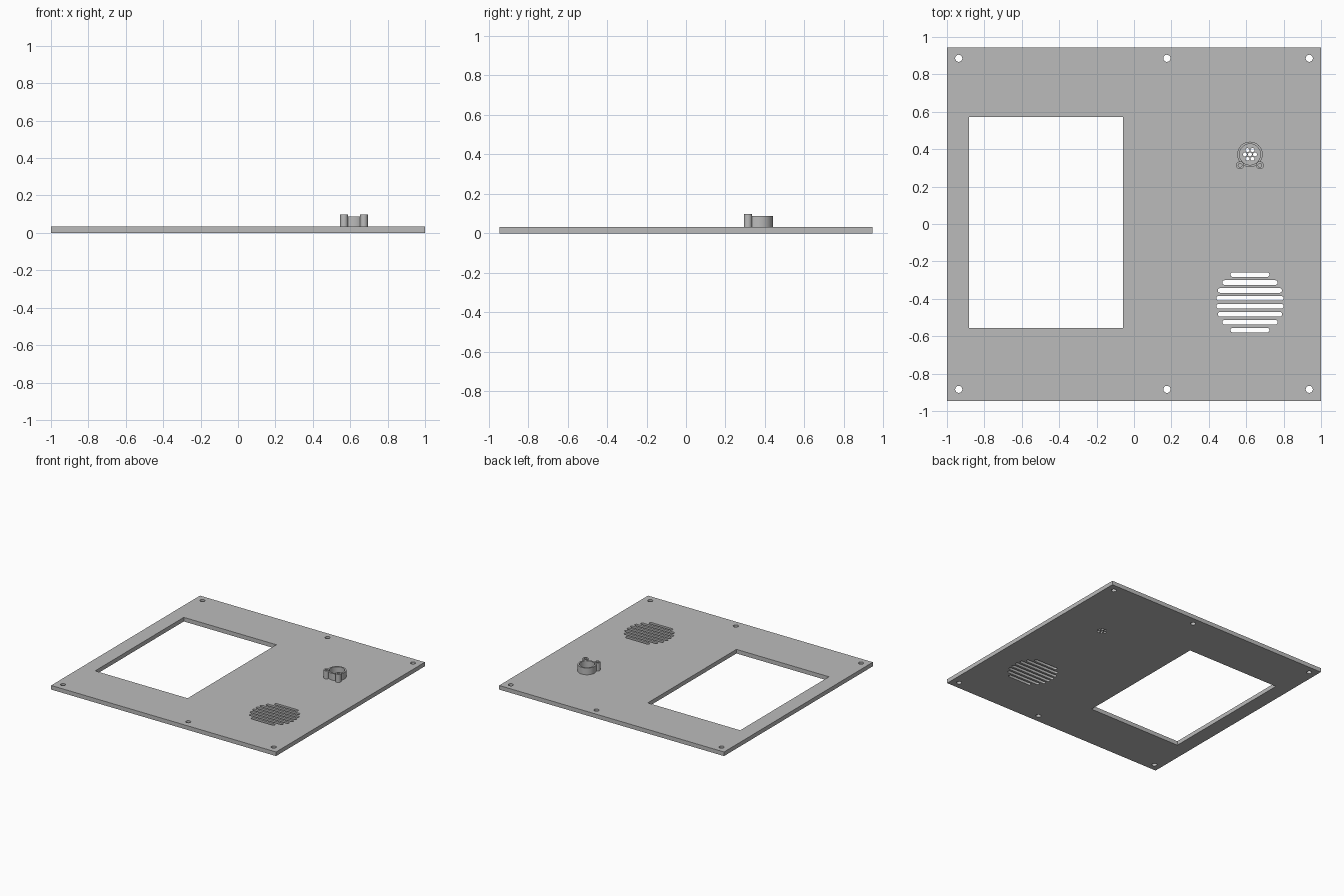
import bpy, bmesh, math

cube = bpy.data.objects.get("Cube")
if cube:
    bpy.data.objects.remove(cube, do_unlink=True)

grey = bpy.data.materials.new("plain grey")
grey.use_nodes = True
GREY = (0.5, 0.5, 0.5, 1)
grey.diffuse_color = GREY
grey.node_tree.nodes["Principled BSDF"].inputs["Base Color"].default_value = GREY


def rect(x0, x1, y0, y1):
    return [(x0, y0), (x1, y0), (x1, y1), (x0, y1)]


def circle(x, y, r, n=32):
    return [(x + r * math.cos(math.tau * i / n), y + r * math.sin(math.tau * i / n))
            for i in range(n)]


def slot(x, y, half, r, n=8):
    """Outline of a horizontal slot with round ends."""
    pts = []
    for side, start in ((1, -math.pi / 2), (-1, math.pi / 2)):
        for i in range(n + 1):
            a = start + math.pi * i / n
            pts.append((x + side * (half - r) + r * math.cos(a), y + r * math.sin(a)))
    return pts


def extruded(name, outlines, z0, z1):
    """Solid from an outer outline with holes, between two heights."""
    curve = bpy.data.curves.new(name, "CURVE")
    curve.dimensions = "2D"
    curve.fill_mode = "BOTH"
    curve.extrude = (z1 - z0) / 2
    for pts in outlines:
        spline = curve.splines.new("POLY")
        spline.points.add(len(pts) - 1)
        for p, (x, y) in zip(spline.points, pts):
            p.co = (x, y, 0, 1)
        spline.use_cyclic_u = True
    temp = bpy.data.objects.new(name + " outline", curve)
    bpy.context.collection.objects.link(temp)
    bpy.context.view_layer.update()
    mesh = bpy.data.meshes.new_from_object(
        temp.evaluated_get(bpy.context.evaluated_depsgraph_get()))
    bpy.data.objects.remove(temp, do_unlink=True)

    # Weld the caps to the walls
    bm = bmesh.new()
    bm.from_mesh(mesh)
    bmesh.ops.remove_doubles(bm, verts=bm.verts, dist=0.0001)
    bmesh.ops.translate(bm, verts=bm.verts, vec=(0, 0, (z0 + z1) / 2))
    bmesh.ops.recalc_face_normals(bm, faces=bm.faces)
    bm.to_mesh(mesh)
    bm.free()
    mesh.materials.clear()
    mesh.materials.append(grey)

    obj = bpy.data.objects.new(name, mesh)
    bpy.context.collection.objects.link(obj)
    bpy.ops.object.select_all(action="DESELECT")
    obj.select_set(True)
    bpy.context.view_layer.objects.active = obj
    bpy.ops.object.shade_smooth_by_angle(angle=math.radians(30))
    return obj


TOP = 0.033
CX, CY = 0.62, 0.372

# Panel outline and display window
panel = [rect(-1, 1, -0.945, 0.945), rect(-0.882, -0.059, -0.556, 0.571)]

# Screw holes along the front and back edges
for x in (-0.937, 0.176, 0.937):
    for y in (-0.884, 0.886):
        panel.append(circle(x, y, 0.019))

# Speaker grille, symmetric about its middle
for i, half in enumerate((0.18, 0.172, 0.148, 0.104)):
    for side in (-1, 1):
        panel.append(slot(CX, -0.419 + side * 0.0424 * (i + 0.5), half, 0.0125))

# Microphone holes: one in the middle, six around
panel.append(circle(CX, CY, 0.0105, 16))
for i in range(6):
    a = math.tau * i / 6
    panel.append(circle(CX + 0.027 * math.cos(a), CY + 0.027 * math.sin(a), 0.0105, 16))
extruded("panel", panel, 0, TOP)

# Microphone holder ring and its two screw posts
extruded("microphone_ring", [circle(CX, CY, 0.068, 48), circle(CX, CY, 0.056, 48)], TOP, 0.087)
for name, side in (("left_screw_post", 1), ("right_screw_post", -1)):
    x, y = CX + side * 0.053, 0.314
    extruded(name, [circle(x, y, 0.021), circle(x, y, 0.01)], TOP, 0.098)
